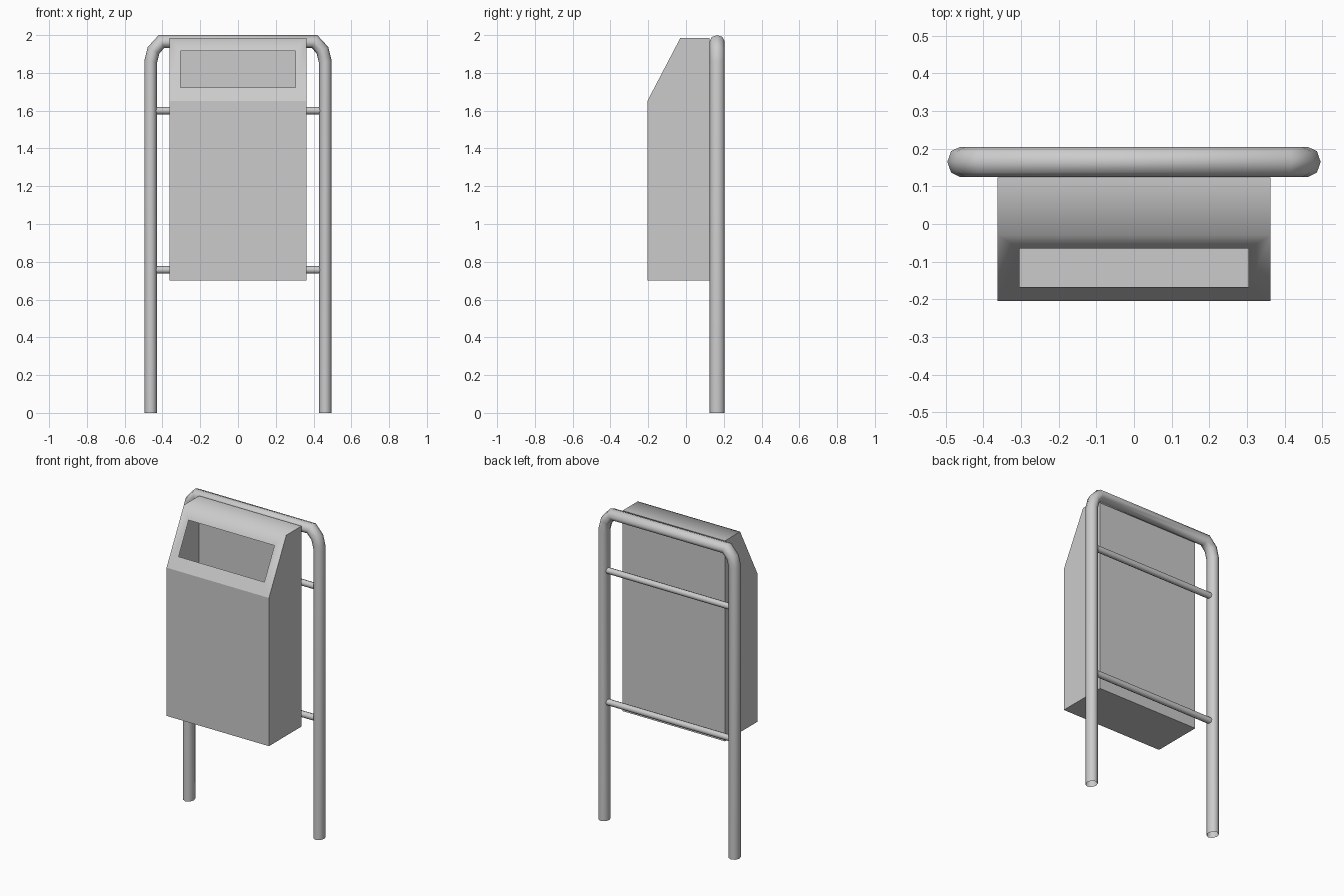
import bpy, bmesh, math
from mathutils import Vector

if "Cube" in bpy.data.objects:
    bpy.data.objects.remove(bpy.data.objects["Cube"])


def finish(bm, name):
    bmesh.ops.recalc_face_normals(bm, faces=bm.faces)
    me = bpy.data.meshes.new(name)
    bm.to_mesh(me)
    bm.free()
    ob = bpy.data.objects.new(name, me)
    bpy.context.collection.objects.link(ob)
    return ob


def tube(name, path, y, r_in, r_y, sides=8):
    """Open-ended mitred pipe along an (x, z) path."""
    pts = [Vector(p) for p in path]
    bm = bmesh.new()
    rings = []
    for i, p in enumerate(pts):
        d0 = (p - pts[i - 1]).normalized() if i else (pts[1] - p).normalized()
        d1 = (pts[i + 1] - p).normalized() if i < len(pts) - 1 else d0
        t = (d0 + d1).normalized()
        n = Vector((-t.y, t.x)) * (r_in / t.dot(d0))
        ring = []
        for k in range(sides):
            a = 2 * math.pi * k / sides
            q = p + n * math.cos(a)
            ring.append(bm.verts.new((q.x, y + r_y * math.sin(a), q.y)))
        rings.append(ring)
    for a, b in zip(rings, rings[1:]):
        for k in range(sides):
            j = (k + 1) % sides
            bm.faces.new((a[k], a[j], b[j], b[k])).smooth = True
    return finish(bm, name)


# Bent tubular frame, mirrored from its left half
half = [(-0.462, 0), (-0.462, 1.86), (-0.447, 1.92), (-0.405, 1.966)]
tube("support_frame", half + [(-x, z) for x, z in reversed(half)],
     0.165, 0.034, 0.04)

# Two cross bars behind the bin
for label, z in (("lower", 0.757), ("upper", 1.6)):
    tube(label + "_cross_bar", [(-0.435, z), (0.435, z)], 0.17, 0.02, 0.02)

# Bin body: thin shell extruded from its side profile
W = 0.363
profile = [(-0.205, 0.70), (-0.205, 1.65), (-0.03, 1.985),
           (0.124, 1.985), (0.124, 0.70)]
bm = bmesh.new()
left = [bm.verts.new((-W, y, z)) for y, z in profile]
right = [bm.verts.new((W, y, z)) for y, z in profile]
bm.faces.new(left)
bm.faces.new(right)
walls = {}
for i in range(5):
    j = (i + 1) % 5
    if i != 1:
        walls[i] = bm.faces.new((left[i], left[j], right[j], right[i]))

# Sloped lid face as a border around the rectangular opening
outer = [left[1], left[2], right[2], right[1]]
inner = []
for x, z in ((-0.304, 1.722), (-0.304, 1.917), (0.304, 1.917), (0.304, 1.722)):
    y = -0.205 + 0.175 * (z - 1.65) / 0.335
    inner.append(bm.verts.new((x, y, z)))
slope = []
for i in range(4):
    j = (i + 1) % 4
    slope.append(bm.faces.new((outer[i], outer[j], inner[j], inner[i])))

# Only the bend between slope and top is shaded softly
for f in slope + [walls[2]]:
    f.smooth = True
soft = bm.edges.get((left[2], right[2]))
ring_edges = [bm.edges.get((o, n)) for o, n in zip(outer, inner)]
for e in bm.edges:
    e.smooth = e == soft or e in ring_edges
finish(bm, "bin_body")
